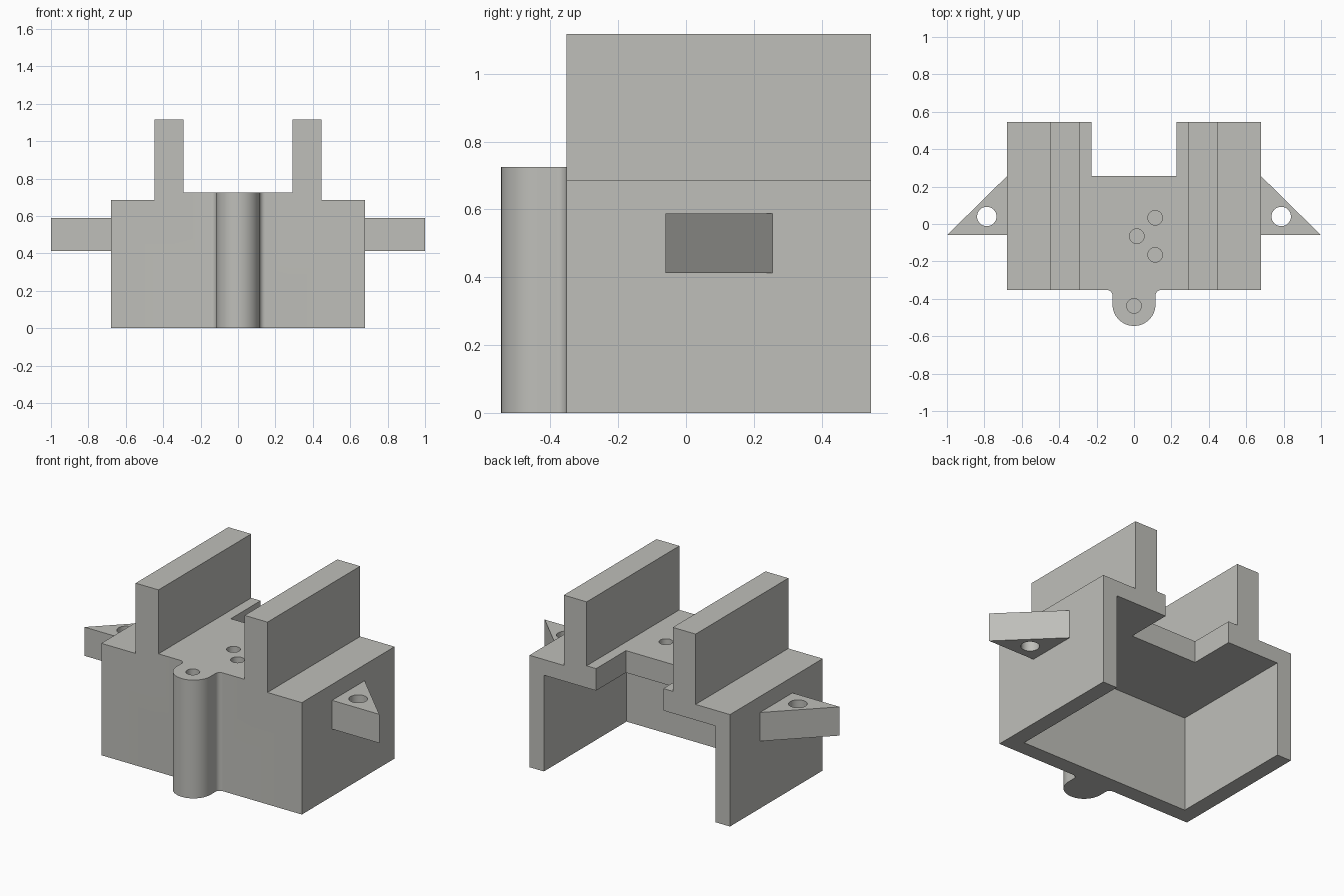
import bpy, bmesh, math
from mathutils import Vector

if "Cube" in bpy.data.objects:
    bpy.data.objects.remove(bpy.data.objects["Cube"])

grey = bpy.data.materials.new("warm_grey")
grey.diffuse_color = (0.52, 0.52, 0.49, 1)
grey.use_nodes = True
grey.node_tree.nodes["Principled BSDF"].inputs["Base Color"].default_value = grey.diffuse_color


def prism(name, pts, lo, hi, axis="z"):
    """Extrude a 2D outline along z (points are x, y) or along y (points are x, z)."""
    place = (lambda p, h: (p[0], p[1], h)) if axis == "z" else (lambda p, h: (p[0], h, p[1]))
    bm = bmesh.new()
    face = bm.faces.new([bm.verts.new(place(p, lo)) for p in pts])
    new = bmesh.ops.extrude_face_region(bm, geom=[face])["geom"]
    shift = Vector(place((0, 0), hi - lo))
    bmesh.ops.translate(bm, vec=shift, verts=[v for v in new if isinstance(v, bmesh.types.BMVert)])
    bmesh.ops.recalc_face_normals(bm, faces=bm.faces)
    mesh = bpy.data.meshes.new(name)
    bm.to_mesh(mesh)
    bm.free()
    mesh.materials.append(grey)
    obj = bpy.data.objects.new(name, mesh)
    bpy.context.collection.objects.link(obj)
    return obj


def rect(x0, x1, y0, y1):
    return [(x0, y0), (x1, y0), (x1, y1), (x0, y1)]


def arc(cx, cy, r, a0, a1, n):
    angles = [math.radians(a0 + (a1 - a0) * i / n) for i in range(n + 1)]
    return [(cx + r * math.cos(a), cy + r * math.sin(a)) for a in angles]


def combine(target, tool, operation):
    """Apply a boolean and remove the tool object."""
    mod = target.modifiers.new(operation, "BOOLEAN")
    mod.operation, mod.object, mod.solver = operation, tool, "EXACT"
    bpy.context.view_layer.objects.active = target
    bpy.ops.object.modifier_apply(modifier=mod.name)
    bpy.data.objects.remove(tool)


def drill(target, x, y, r, lo, hi):
    combine(target, prism("drill", arc(x, y, r, 0, 348.75, 31), lo, hi), "DIFFERENCE")


FRONT, BACK, DECK = -0.353, 0.545, 0.725

# Box shell with raised deck and two upright rails
half = [(0.68, 0), (0.68, 0.686), (0.447, 0.686), (0.447, 1.117), (0.292, 1.117), (0.292, DECK)]
outline = half + [(-x, z) for x, z in reversed(half)]
body = prism("bracket_body", outline, FRONT, BACK, "y")

# Cavity open at the bottom and back, and the notch in the deck
combine(body, prism("cavity", rect(-0.582, 0.582, FRONT + 0.098, 1), -0.2, 0.59), "DIFFERENCE")
combine(body, prism("notch", rect(-0.228, 0.228, 0.256, 1), 0.4, 0.9), "DIFFERENCE")

# Rounded front boss with filleted roots
R, F = 0.115, 0.03
side = [(R + F, FRONT + 0.04)] + arc(R + F, FRONT - F, F, 90, 180, 8)
boss = side + arc(0, -0.545 + R, R, 0, -180, 32) + [(-x, y) for x, y in reversed(side)]
combine(body, prism("boss", boss, 0, DECK), "UNION")

# Triangular side ears with through holes
for s in (-1, 1):
    tri = [(s * 0.64, -0.06), (s * 1.0, -0.06), (s * 0.68, 0.255), (s * 0.64, 0.255)]
    ear = prism("ear", tri, 0.412, 0.588)
    drill(ear, s * 0.787, 0.04, 0.052, 0.3, 0.7)
    combine(body, ear, "UNION")

# Blind screw holes in the deck and boss
for x, y in [(0.113, 0.033), (0.015, -0.065), (0.113, -0.165), (0, -0.438)]:
    drill(body, x, y, 0.039, DECK - 0.08, 0.9)

# Smooth the round surfaces, keep the edges sharp
bpy.ops.object.select_all(action="DESELECT")
body.select_set(True)
bpy.context.view_layer.objects.active = body
bpy.ops.object.shade_smooth_by_angle(angle=math.radians(30))
